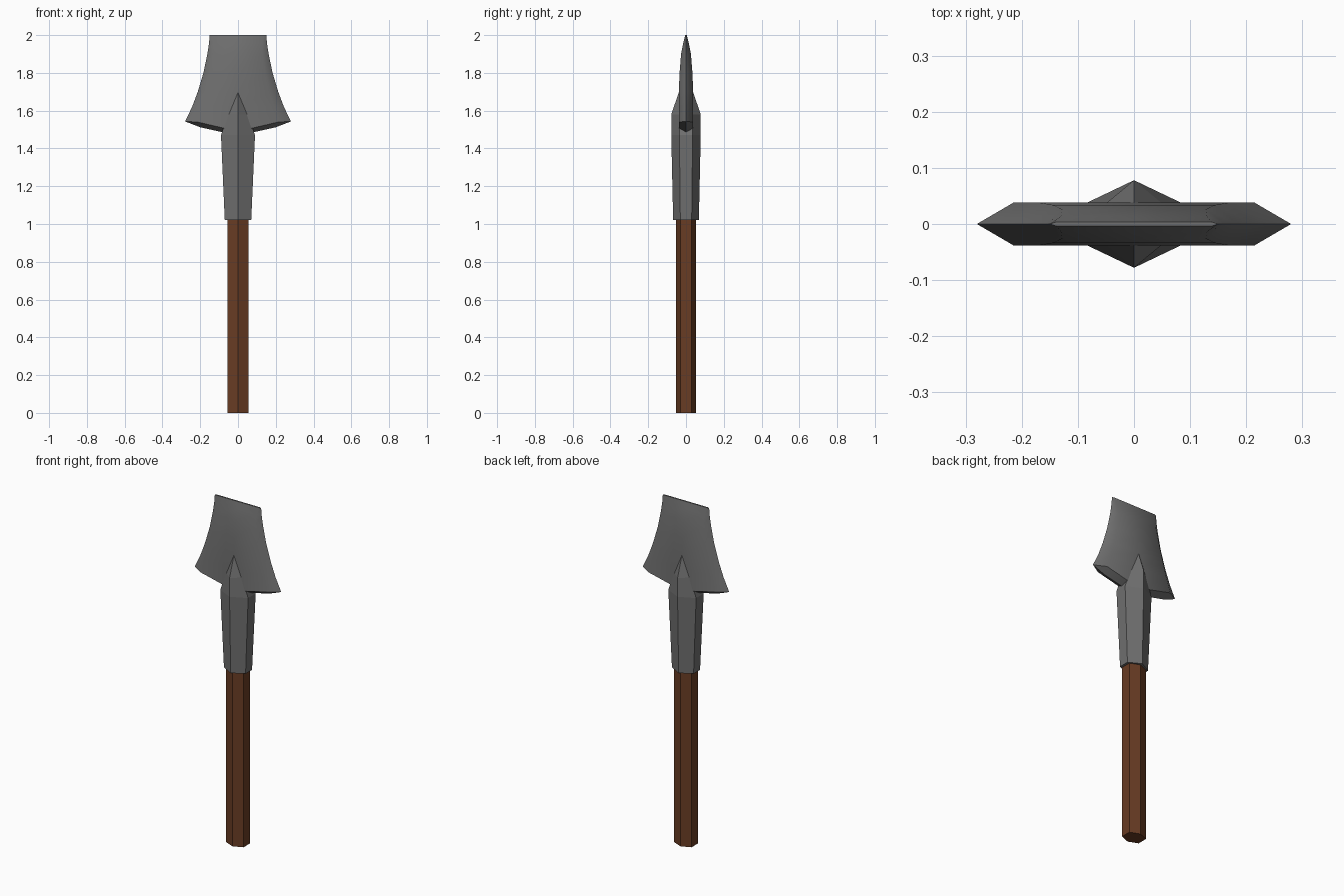
import bpy, bmesh, math

if "Cube" in bpy.data.objects:
    bpy.data.objects.remove(bpy.data.objects["Cube"])


def material(name, rgb):
    mat = bpy.data.materials.new(name)
    mat.diffuse_color = (*rgb, 1)
    mat.use_nodes = True
    mat.node_tree.nodes["Principled BSDF"].inputs["Base Color"].default_value = mat.diffuse_color
    return mat


def loft(name, rings, mat):
    """Skin a list of equal-length rings, cap both ends and weld doubles."""
    bm = bmesh.new()
    loops = [[bm.verts.new(p) for p in ring] for ring in rings]
    n = len(loops[0])
    for a, b in zip(loops, loops[1:]):
        for i in range(n):
            j = (i + 1) % n
            bm.faces.new((a[i], a[j], b[j], b[i]))
    bm.faces.new(loops[-1])
    if rings[0][1] != rings[0][-1]:      # keel rings are already closed
        bm.faces.new(loops[0][::-1])
    bmesh.ops.remove_doubles(bm, verts=bm.verts, dist=0.0005)
    bmesh.ops.recalc_face_normals(bm, faces=bm.faces)
    mesh = bpy.data.meshes.new(name)
    bm.to_mesh(mesh)
    bm.free()
    obj = bpy.data.objects.new(name, mesh)
    bpy.context.collection.objects.link(obj)
    mesh.materials.append(mat)
    return obj


def hexagon(z, x, ridge, flat):
    """Six-sided section with ridges facing front and back."""
    return [(x, flat, z), (0, ridge, z), (-x, flat, z),
            (-x, -flat, z), (0, -ridge, z), (x, -flat, z)]


def blade_ring(xo, xi, y, z_edge, z_bevel, z_mid):
    """Blade section: sharp sides, flat front and back, drooping centre."""
    return [(xo, 0, z_edge), (xi, y, z_bevel), (0, y, z_mid), (-xi, y, z_bevel),
            (-xo, 0, z_edge), (-xi, -y, z_bevel), (0, -y, z_mid), (xi, -y, z_bevel)]


wood = material("wood", (0.14, 0.045, 0.017))
steel = material("steel", (0.16, 0.16, 0.16))

# wooden shaft
loft("shaft", [hexagon(z, 0.056, 0.052, 0.029) for z in (0, 1.06)], wood)

# ridged socket that tapers to a point on the blade faces
loft("socket", [hexagon(1.02, 0.07, 0.068, 0.03),
                hexagon(1.47, 0.09, 0.078, 0.035),
                hexagon(1.58, 0.052, 0.078, 0.035),
                hexagon(1.70, 0.003, 0.037, 0.034)], steel)

# flared blade: bottom keel, lower rim, then sections up to the cutting edge
rings = [blade_ring(0.28, 0.2, 0, 1.543, 1.512, 1.468),
         blade_ring(0.28, 0.215, 0.038, 1.543, 1.54, 1.49)]
for z, xo, xi, y in [(1.62, 0.243, 0.19, 0.038), (1.70, 0.213, 0.168, 0.038),
                     (1.80, 0.183, 0.145, 0.034), (1.90, 0.162, 0.128, 0.026),
                     (1.96, 0.153, 0.13, 0.014), (2.00, 0.15, 0.138, 0.004)]:
    rings.append(blade_ring(xo, xi, y, z, z, z))
blade = loft("blade", rings, steel)
bpy.context.view_layer.objects.active = blade
blade.select_set(True)
bpy.ops.object.shade_smooth_by_angle(angle=math.radians(40))
